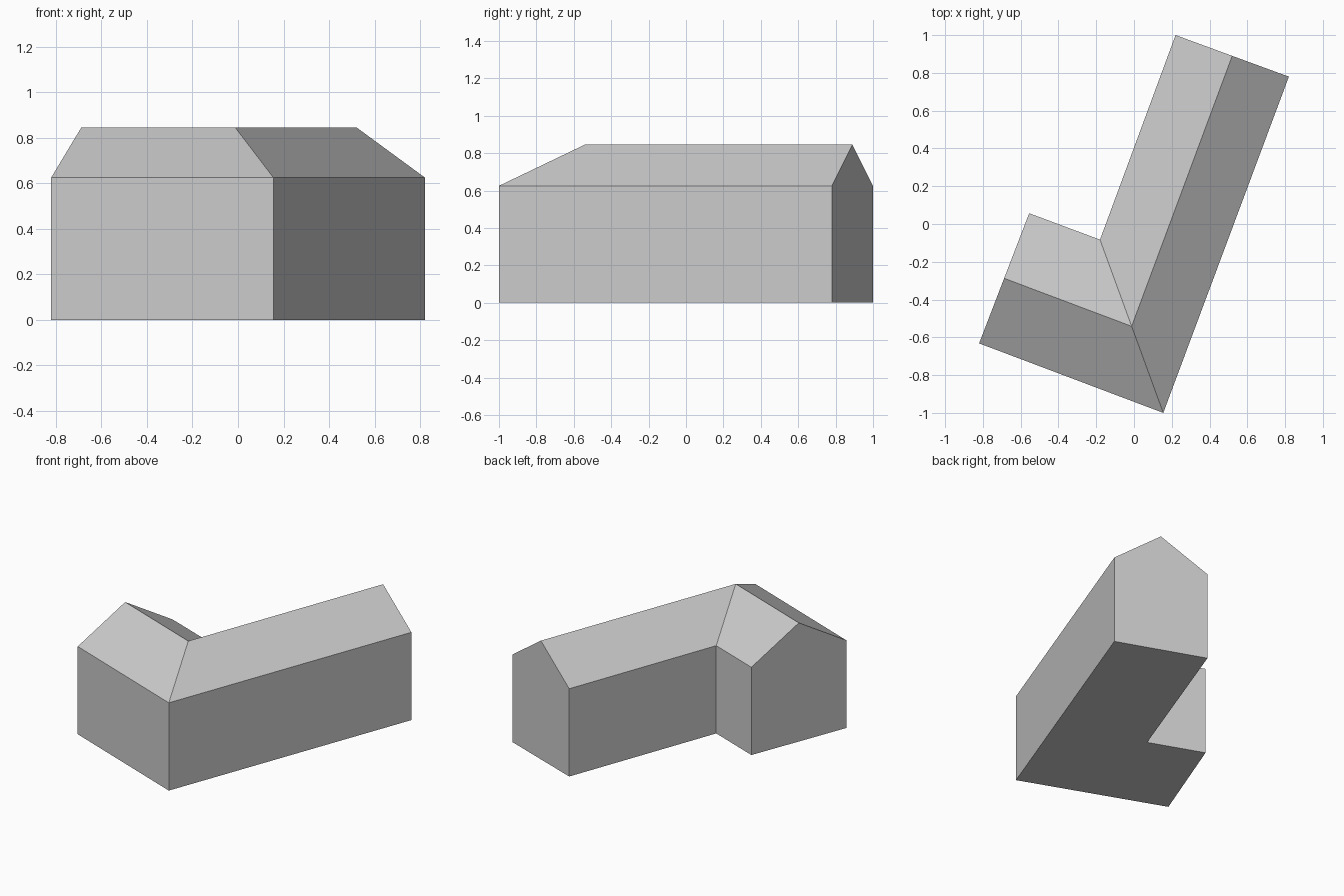
import bpy
import bmesh

cube = bpy.data.objects.get("Cube")
if cube:
    bpy.data.objects.remove(cube, do_unlink=True)

EAVE, RIDGE = 0.625, 0.845

# Single plain grey
GREY = (0.6, 0.6, 0.6, 1.0)
grey = bpy.data.materials.new("plain_grey")
grey.use_nodes = True
grey.diffuse_color = GREY
bsdf = next(n for n in grey.node_tree.nodes if n.type == "BSDF_PRINCIPLED")
bsdf.inputs["Base Color"].default_value = GREY
bsdf.inputs["Roughness"].default_value = 0.8

# L-shaped plan, counterclockwise from the outer corner
plan = {
    "outer": (0.155, -1.0),
    "long_right": (0.82, 0.78),
    "long_left": (0.22, 1.0),
    "inner": (-0.18, -0.083),
    "short_back": (-0.555, 0.057),
    "short_front": (-0.82, -0.632),
}


def midpoint(a, b):
    return tuple((p + q) / 2 for p, q in zip(plan[a], plan[b]))


# Ridge ends sit over the middle of each gable; the bend is over the valley line
ridge = {
    "long_end": midpoint("long_right", "long_left"),
    "bend": midpoint("outer", "inner"),
    "short_end": midpoint("short_back", "short_front"),
}
gables = {"long_right": "long_end", "short_back": "short_end"}


def build(name, polygons):
    """Make a flat-shaded object from polygons, sharing matching corners."""
    bm = bmesh.new()
    corners = {}
    for polygon in polygons:
        for point in polygon:
            if point not in corners:
                corners[point] = bm.verts.new(point)
        bm.faces.new([corners[p] for p in polygon])
    mesh = bpy.data.meshes.new(name)
    bm.to_mesh(mesh)
    bm.free()
    mesh.materials.append(grey)
    obj = bpy.data.objects.new(name, mesh)
    bpy.context.collection.objects.link(obj)
    return obj


def base(key):
    return (*plan[key], 0.0)


def eave(key):
    return (*plan[key], EAVE)


def top(key):
    return (*ridge[key], RIDGE)


# Walls with pointed gable ends, and the floor
names = list(plan)
walls = [[base(k) for k in reversed(names)]]
for a, b in zip(names, names[1:] + names[:1]):
    peak = [top(gables[a])] if a in gables else []
    walls.append([base(a), base(b), eave(b)] + peak + [eave(a)])
build("walls", walls)

# Four roof slopes meeting at the hip and the valley
slopes = [
    ("outer", "long_right", "long_end", "bend"),
    ("long_left", "inner", "bend", "long_end"),
    ("inner", "short_back", "short_end", "bend"),
    ("short_front", "outer", "bend", "short_end"),
]
build("roof", [[eave(a), eave(b), top(c), top(d)] for a, b, c, d in slopes])
